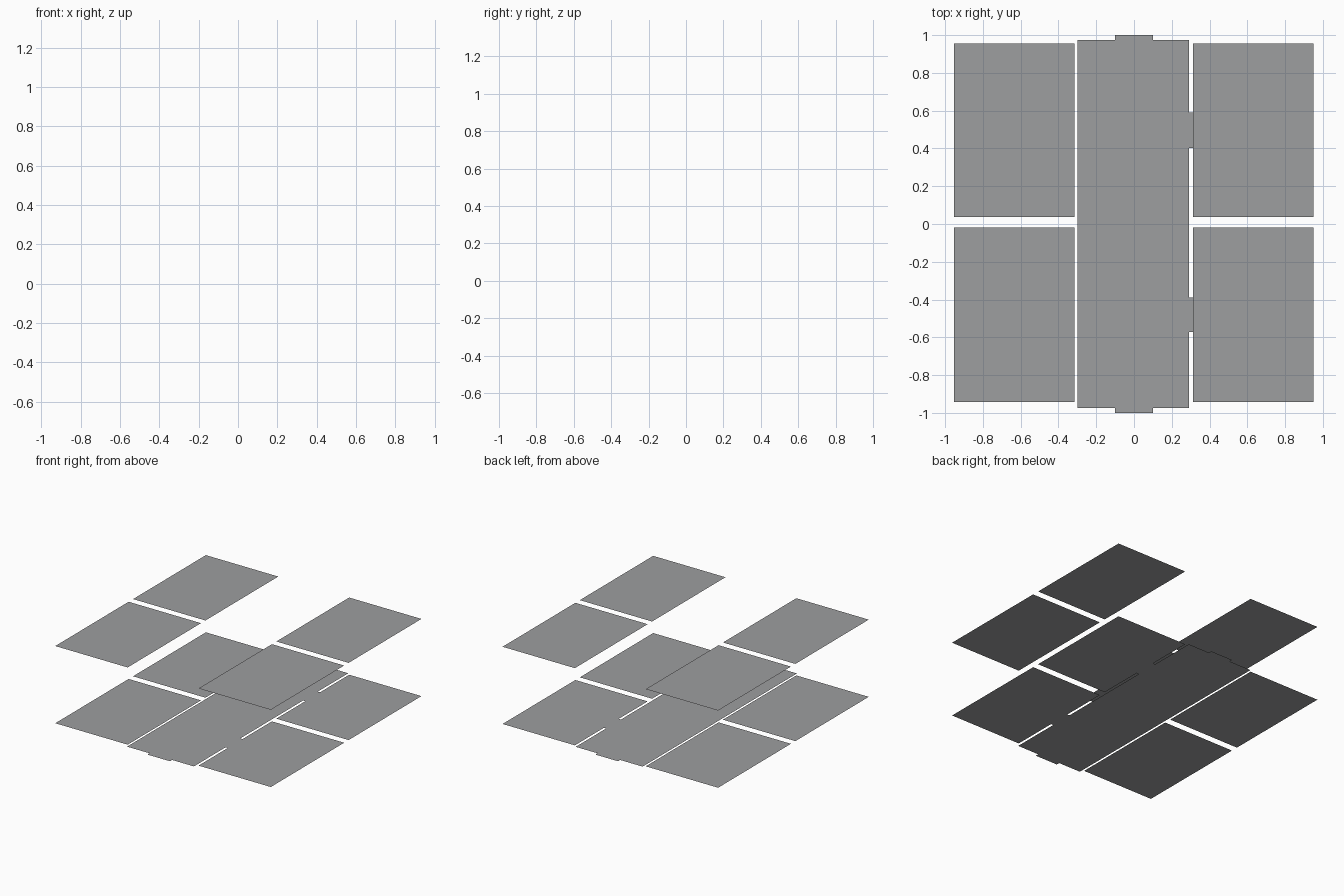
import bpy

if "Cube" in bpy.data.objects:
    bpy.data.objects.remove(bpy.data.objects["Cube"])

grey = bpy.data.materials.new("mid_grey")
grey.diffuse_color = (0.34, 0.345, 0.35, 1)
grey.use_nodes = True
grey.node_tree.nodes["Principled BSDF"].inputs["Base Color"].default_value = grey.diffuse_color


def sheet(name, outline, z):
    """Flat single-face sheet from a counter-clockwise outline."""
    mesh = bpy.data.meshes.new(name)
    mesh.from_pydata([(x, y, z) for x, y in outline], [], [range(len(outline))])
    mesh.materials.append(grey)
    obj = bpy.data.objects.new(name, mesh)
    bpy.context.collection.objects.link(obj)
    return obj


# Four rectangular panels on each of two levels
TOP = 0.616
columns = {"left": (-0.953, -0.314), "right": (0.312, 0.95)}
rows = {"front": (-0.943, -0.018), "back": (0.038, 0.956)}
for level, z in (("lower", 0.0), ("upper", TOP)):
    for side, (x0, x1) in columns.items():
        for end, (y0, y1) in rows.items():
            sheet(f"{level}_{end}_{side}_panel",
                  [(x0, y0), (x1, y0), (x1, y1), (x0, y1)], z)

# Central strip with a tab on each end and two tabs along the right edge
L, R, E = -0.298, 0.292, 0.973
T = 0.1
right_edge = []
for y0, y1 in ((-0.573, -0.388), (0.403, 0.589)):
    right_edge += [(R, y0), (0.312, y0), (0.312, y1), (R, y1)]
strip = [(L, -E), (-T, -E), (-T, -1), (T, -1), (T, -E), (R, -E)]
strip += right_edge
strip += [(R, E), (T, E), (T, 1), (-T, 1), (-T, E), (L, E)]
sheet("central_strip", strip, 0.0)
